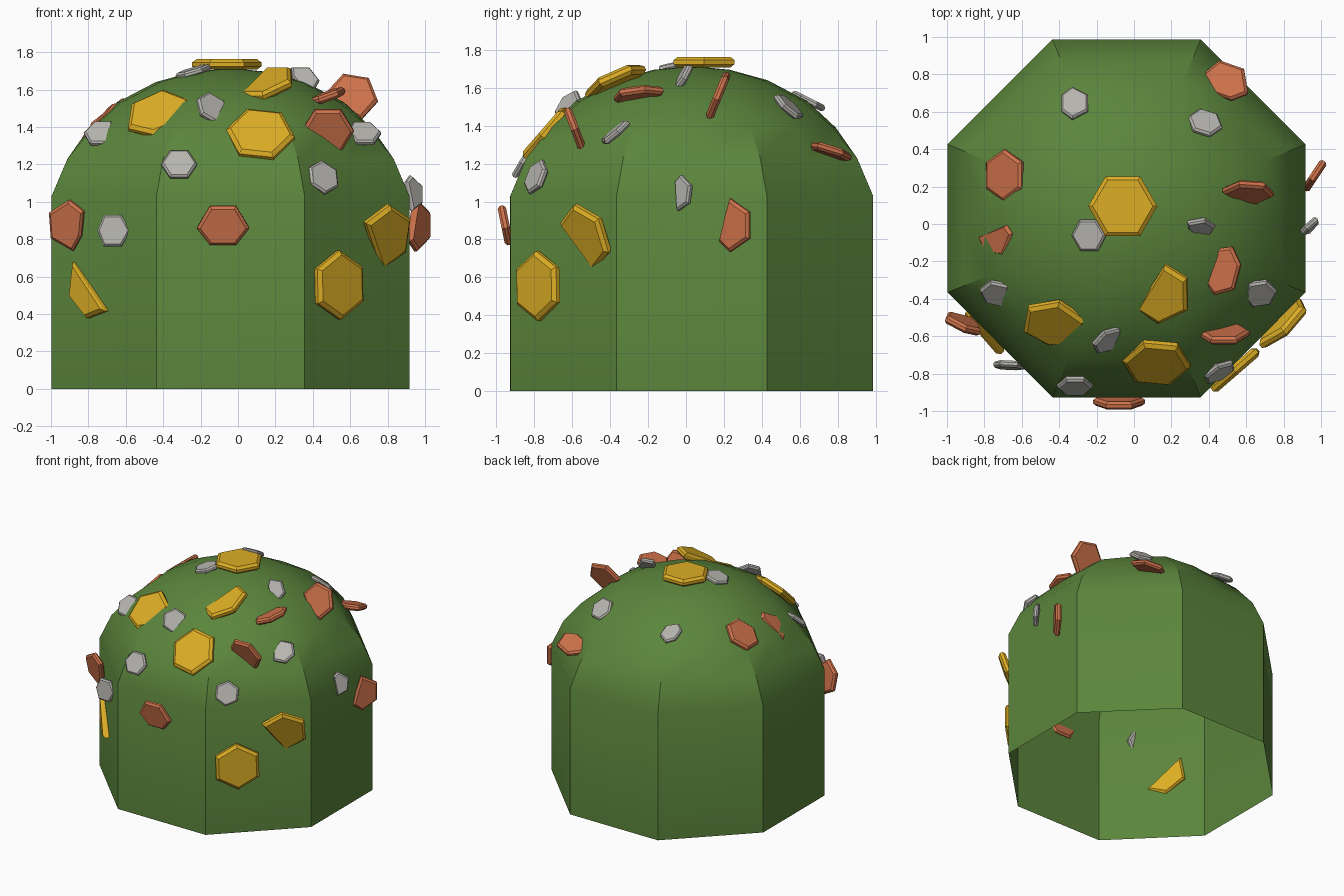
import bpy, bmesh, math
from mathutils import Vector

if "Cube" in bpy.data.objects:
    bpy.data.objects.remove(bpy.data.objects["Cube"])


def material(name, rgb):
    m = bpy.data.materials.new(name)
    m.diffuse_color = (*rgb, 1)
    m.use_nodes = True
    m.node_tree.nodes["Principled BSDF"].inputs["Base Color"].default_value = m.diffuse_color
    return m


def finish(bm, name, mat):
    me = bpy.data.meshes.new(name)
    bm.to_mesh(me)
    bm.free()
    me.materials.append(mat)
    ob = bpy.data.objects.new(name, me)
    bpy.context.collection.objects.link(ob)
    return ob


green = material("leaf green", (0.105, 0.235, 0.045))
gold = material("gold", (0.72, 0.42, 0.018))
orange = material("copper orange", (0.62, 0.17, 0.07))
grey = material("pale grey", (0.47, 0.46, 0.43))

# Octagonal shell, open underneath, rounding off into a dome
CX, CY = -0.04, 0.03
profile = [  # apothem, height, corner ratio
    (0.957, 0, 1.082), (0.957, 1.03, 1.082), (0.872, 1.23, 1.082),
    (0.76, 1.39, 1.06), (0.61, 1.53, 1.04), (0.40, 1.64, 1.02), (0.2, 1.695, 1.0)]
bm = bmesh.new()
rings = []
for r, z, k in profile:
    ring = []
    for i in range(16):
        a = i * math.pi / 8
        d = r * (k if i % 2 else 1)
        ring.append(bm.verts.new((CX + d * math.cos(a), CY + d * math.sin(a), z)))
    rings.append(ring)
for lo, hi in zip(rings, rings[1:]):
    for i in range(16):
        j = (i + 1) % 16
        bm.faces.new((lo[i], lo[j], hi[j], hi[i]))
top = bm.verts.new((CX, CY, 1.715))
for i in range(16):
    bm.faces.new((rings[-1][i], rings[-1][(i + 1) % 16], top))
shell = finish(bm, "dome_shell", green)
bpy.context.view_layer.objects.active = shell
shell.select_set(True)
bpy.ops.object.shade_smooth_by_angle(angle=math.radians(30))


# Hexagonal flake with bevelled rims; one side may be broken off along a line
def flake(name, mat, radius, half, center, normal, spin, cut_dir, cut):
    n = Vector(normal).normalized()
    u = Vector((0, 0, 1)).cross(n)
    u = u.normalized() if u.length > 0.05 else Vector((1, 0, 0))
    v = n.cross(u)
    c = Vector((math.cos(math.radians(cut_dir)), math.sin(math.radians(cut_dir))))
    outline = []
    for i in range(6):
        a = math.radians(spin + 60 * i)
        p = Vector((math.cos(a), math.sin(a)))
        over = p.dot(c) - cut
        if over > 0:
            p -= c * over
        outline.append(p * radius)
    mid = sum(outline, Vector((0, 0))) / 6
    bm = bmesh.new()
    loops = []
    for s, h in ((0.87, -half), (1, -half * 0.4), (1, half * 0.4), (0.87, half)):
        loops.append([bm.verts.new(Vector(center) + u * q.x + v * q.y + n * h)
                      for q in (mid + (p - mid) * s for p in outline)])
    for lo, hi in zip(loops, loops[1:]):
        for i in range(6):
            j = (i + 1) % 6
            bm.faces.new((lo[i], lo[j], hi[j], hi[i]))
    bm.faces.new(loops[0][::-1])
    bm.faces.new(loops[-1])
    finish(bm, name, mat)


# Each row: centre, facing direction, spin, break direction, break distance
golds = [
    ((-0.06, 0.095, 1.735), (0, 0, 1), 0, 0, 2),
    ((0.13, -0.36, 1.63), (-0.25, -0.4, 0.9), 0, 180, 0.25),
    ((-0.42, -0.54, 1.46), (-0.2, -0.68, 0.7), 35, -60, 0.7),
    ((0.12, -0.74, 1.36), (0, -0.75, 0.65), -8, 0, 2),
    ((0.54, -0.78, 0.555), (0.65, -0.75, 0), 32, 0, 2),
    ((0.78, -0.53, 0.81), (0.62, -0.7, -0.3), 35, 215, 0.45),
    ((-0.78, -0.60, 0.56), (-0.75, -0.65, 0), 20, 45, -0.1)]
oranges = [
    ((-0.69, 0.26, 1.47), (-0.62, 0, 0.78), 0, 0, 2),
    ((-0.74, -0.04, 1.42), (-0.72, -0.1, 0.68), 20, 190, 0.05),
    ((0.48, 0.74, 1.27), (-0.1, 0.28, 0.95), 20, 50, 0.45),
    ((0.61, 0.17, 1.56), (0, -0.92, 0.38), -10, 225, 0.7),
    ((0.48, -0.25, 1.565), (-0.32, -0.05, 0.94), 30, 65, 0.6),
    ((0.48, -0.585, 1.38), (0, -0.93, -0.35), 0, 225, 0.7),
    ((0.95, 0.235, 0.875), (0.83, -0.55, 0), 30, 165, 0.3),
    ((-0.89, -0.54, 0.875), (-0.35, -0.9, -0.2), 30, -10, 0.45),
    ((-0.08, -0.95, 0.86), (0, -0.97, -0.2), 0, -90, 0.65)]
greys = [
    ((-0.33, 0.645, 1.53), (0, 0.45, 0.9), 30, 0, 0.6),
    ((0.38, 0.54, 1.5), (0.2, 0.65, 0.72), 0, 0, 2),
    ((0.34, -0.025, 1.645), (0.15, -0.82, 0.53), 0, 210, 0.3),
    ((0.92, -0.035, 1.045), (0.7, -0.7, 0.1), 25, 190, 0.15),
    ((0.67, -0.37, 1.365), (0.1, -0.65, 0.76), 0, 200, 0.8),
    ((0.455, -0.79, 1.13), (0.45, -0.8, 0.35), 25, 0, 2),
    ((-0.24, -0.06, 1.695), (-0.28, -0.08, 0.95), 15, 0, 2),
    ((-0.73, -0.37, 1.365), (-0.15, -0.7, 0.7), 0, 0, 0.6),
    ((-0.14, -0.62, 1.5), (0.47, -0.7, 0.5), 25, 0, 2),
    ((-0.315, -0.865, 1.2), (0, -0.85, 0.5), 0, 0, 2),
    ((-0.67, -0.755, 0.845), (-0.05, -1, 0.1), 0, 180, 0.85)]
for label, mat, radius, half, rows in (
        ("gold_flake", gold, 0.185, 0.028, golds),
        ("orange_flake", orange, 0.14, 0.022, oranges),
        ("grey_flake", grey, 0.096, 0.018, greys)):
    for i, row in enumerate(rows):
        flake(f"{label}_{i + 1}", mat, radius, half, *row)
